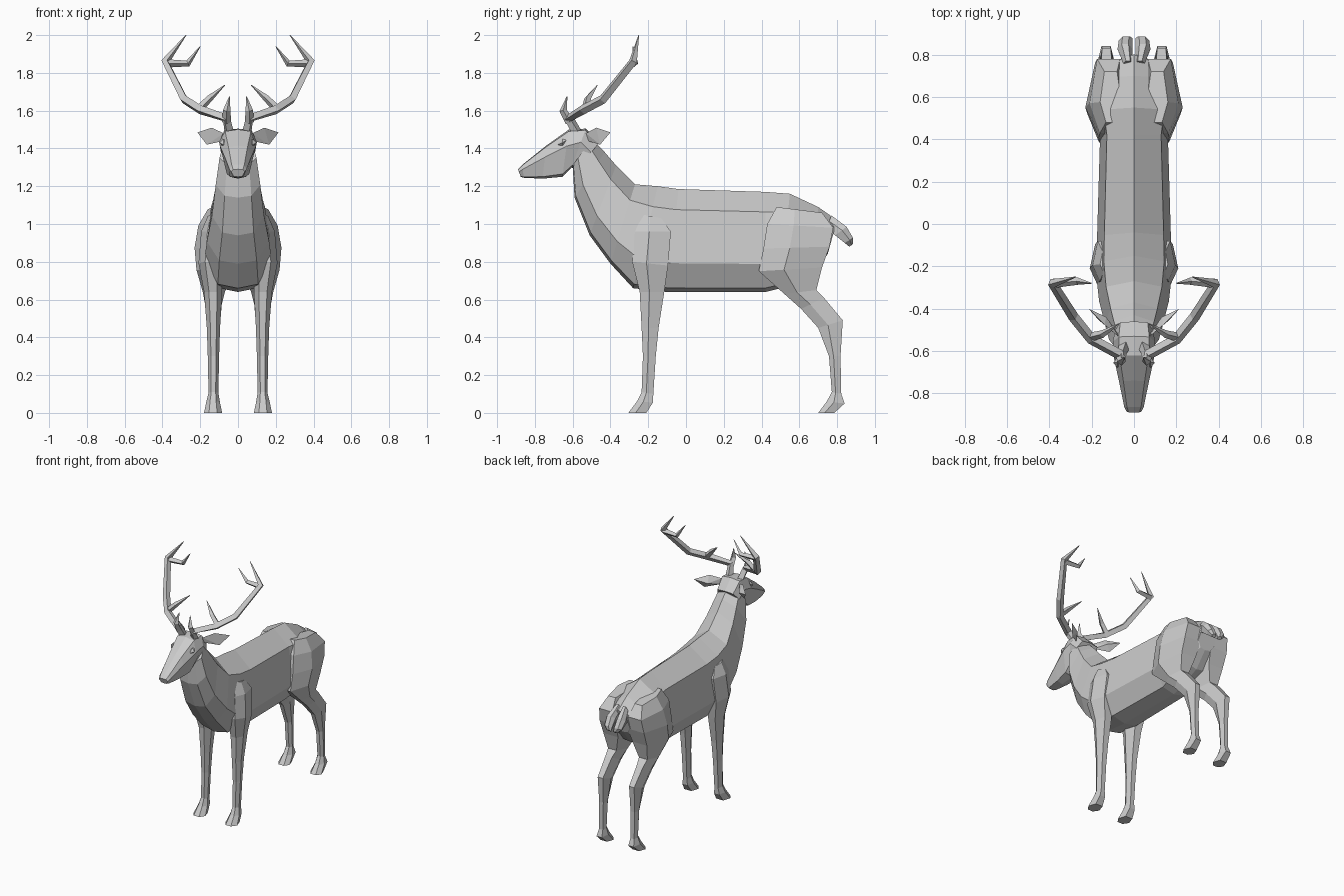
import bpy, bmesh
from mathutils import Vector

# Half cross-sections as (side fraction, fraction from first to second edge point)
TORSO = [(0, 0), (.8, .2), (1, .72), (.6, .96), (0, 1)]
HEAD = [(0, 0), (.72, .04), (1, .35), (.62, .94), (0, 1)]
LIMB = [(.45, 0), (1, .4), (.6, 1)]


def finish(name, bm, mirror):
    bmesh.ops.recalc_face_normals(bm, faces=bm.faces)
    me = bpy.data.meshes.new(name)
    bm.to_mesh(me)
    bm.free()
    ob = bpy.data.objects.new(name, me)
    bpy.context.collection.objects.link(ob)
    if mirror:
        ob.modifiers.new("Mirror", 'MIRROR').use_mirror_merge = False
    return ob


def loft(name, rings, half, mirror=False):
    """Skin rings of (y1, z1, y2, z2, half width, centre x)."""
    section = half + [(-s, t) for s, t in reversed(half) if s]
    bm = bmesh.new()
    loops = []
    for y1, z1, y2, z2, w, xc in rings:
        loops.append([bm.verts.new((xc + s * w, y1 + (y2 - y1) * t, z1 + (z2 - z1) * t))
                      for s, t in section])
    n = len(section)
    for a, b in zip(loops, loops[1:]):
        for i in range(n):
            j = (i + 1) % n
            bm.faces.new((a[i], a[j], b[j], b[i]))
    bm.faces.new(loops[0])
    bm.faces.new(loops[-1])
    return finish(name, bm, mirror)


def hull(name, pts):
    bm = bmesh.new()
    for p in pts:
        bm.verts.new(p)
    bmesh.ops.convex_hull(bm, input=bm.verts[:])
    return finish(name, bm, True)


def tube(name, branches):
    """Square tapered tubes through points of (x, y, z, radius), mirrored."""
    cu = bpy.data.curves.new(name, 'CURVE')
    cu.dimensions = '3D'
    cu.bevel_depth = 1
    cu.bevel_resolution = 0
    cu.use_fill_caps = True
    for pts in branches:
        sp = cu.splines.new('POLY')
        sp.points.add(len(pts) - 1)
        sp.use_smooth = False
        for p, (x, y, z, r) in zip(sp.points, pts):
            p.co = (x, y, z, 1)
            p.radius = r
    ob = bpy.data.objects.new(name, cu)
    bpy.context.collection.objects.link(ob)
    ob.modifiers.new("Mirror", 'MIRROR')


# Torso and neck, from rump to throat
loft("torso_and_neck", [
    (.80, 1.02, .75, .84, .07, 0),
    (.70, 1.09, .66, .73, .15, 0),
    (.55, 1.16, .50, .66, .18, 0),
    (.42, 1.17, .42, .64, .16, 0),
    (-.04, 1.185, -.10, .64, .175, 0),
    (-.15, 1.20, -.28, .66, .178, 0),
    (-.27, 1.21, -.40, .79, .165, 0),
    (-.37, 1.31, -.51, .94, .138, 0),
    (-.43, 1.38, -.59, 1.14, .118, 0),
    (-.50, 1.45, -.60, 1.31, .098, 0)], TORSO)

# Head and muzzle
loft("head", [
    (-.46, 1.43, -.58, 1.28, .09, 0),
    (-.53, 1.505, -.605, 1.30, .10, 0),
    (-.62, 1.50, -.655, 1.25, .095, 0),
    (-.74, 1.415, -.76, 1.24, .07, 0),
    (-.865, 1.315, -.86, 1.245, .046, 0),
    (-.89, 1.29, -.875, 1.25, .036, 0)], HEAD)

# Eyes
hull("eyes", [(.078, -.68, 1.42), (.078, -.63, 1.445), (.078, -.655, 1.45),
              (.08, -.65, 1.41), (.098, -.655, 1.43), (.05, -.65, 1.43)])

# Ears
hull("ears", [(.075, -.53, 1.48), (.075, -.52, 1.44), (.14, -.475, 1.51),
              (.165, -.455, 1.42), (.215, -.40, 1.485), (.13, -.44, 1.46)])

# Antlers: main beam, brow tine, middle tine and inner fork
tube("antlers", [
    [(.045, -.575, 1.48, .027), (.062, -.62, 1.56, .026), (.20, -.545, 1.605, .025),
     (.285, -.44, 1.66, .025), (.385, -.28, 1.86, .023), (.275, -.25, 2.0, .002)],
    [(.06, -.615, 1.54, .024), (.06, -.65, 1.60, .02), (.045, -.63, 1.675, .002)],
    [(.21, -.535, 1.605, .022), (.15, -.52, 1.665, .018), (.07, -.47, 1.735, .002)],
    [(.38, -.28, 1.85, .022), (.265, -.27, 1.85, .017), (.20, -.28, 1.94, .002)]])

# Front legs with hooves
loft("front_legs", [
    (-.23, 1.05, -.13, 1.03, .03, .13),
    (-.27, .96, -.08, .96, .06, .135),
    (-.285, .80, -.095, .78, .064, .145),
    (-.245, .64, -.115, .64, .048, .132),
    (-.235, .45, -.145, .45, .035, .13),
    (-.228, .30, -.16, .30, .03, .13),
    (-.235, .11, -.173, .10, .026, .13),
    (-.26, .06, -.175, .055, .036, .132),
    (-.305, 0, -.21, 0, .048, .132)], LIMB, True)

# Hind legs with haunch, hock and hoof
loft("hind_legs", [
    (.48, 1.09, .72, 1.06, .05, .11),
    (.43, 1.00, .78, .98, .09, .12),
    (.41, .87, .76, .88, .115, .115),
    (.385, .75, .72, .77, .10, .12),
    (.52, .63, .69, .65, .058, .128),
    (.61, .55, .73, .61, .044, .13),
    (.70, .45, .83, .49, .035, .13),
    (.757, .30, .818, .30, .028, .13),
    (.772, .11, .822, .10, .026, .13),
    (.745, .06, .84, .05, .036, .132),
    (.70, 0, .785, 0, .046, .132)], LIMB, True)

# Tail, split down the middle
loft("tail", [
    (.77, 1.045, .74, .97, .022, .028),
    (.85, .985, .79, .94, .036, .042),
    (.885, .925, .84, .90, .033, .039),
    (.885, .895, .865, .88, .018, .025)], LIMB, True)
